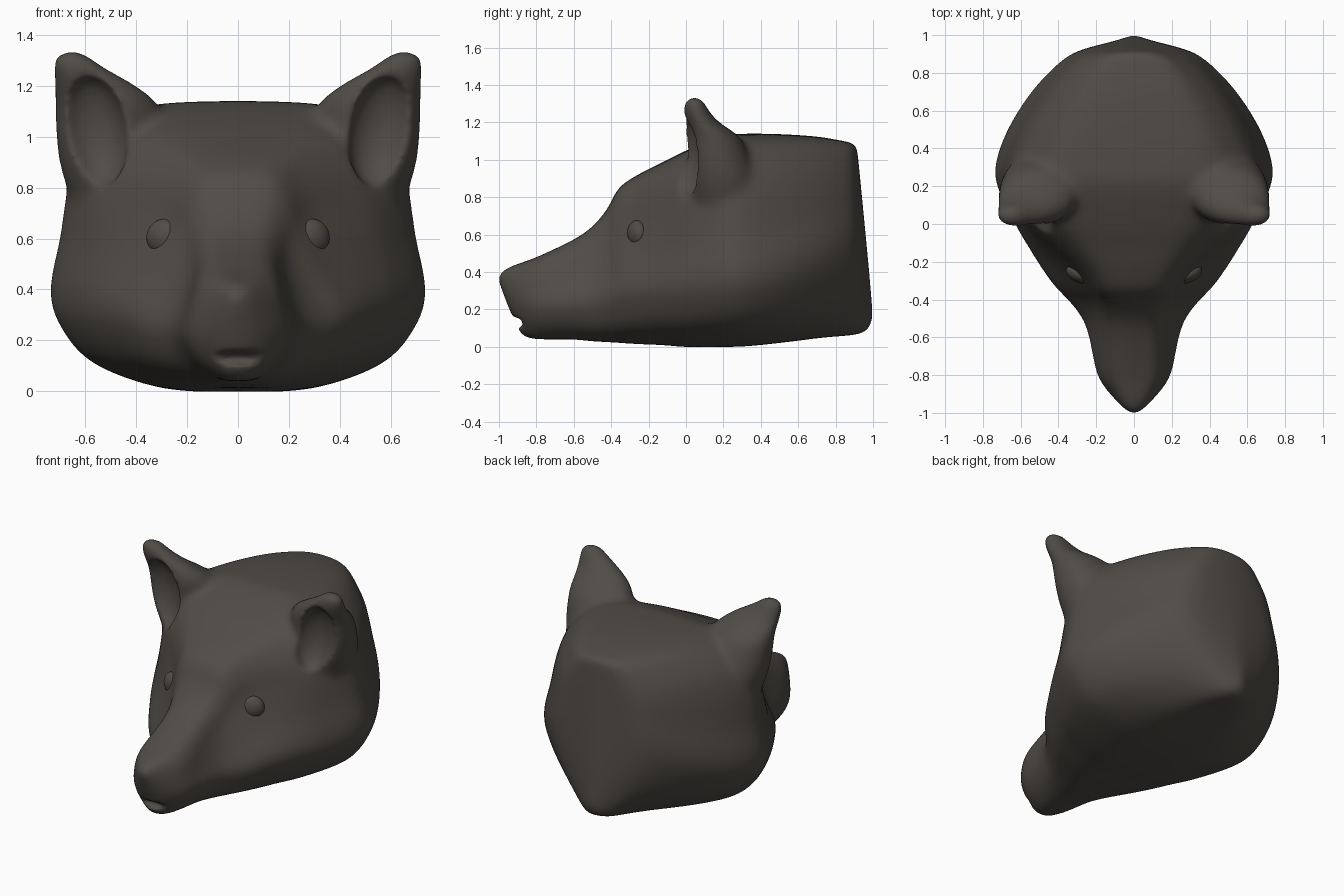
import bpy, bmesh, math
from mathutils import Vector, Matrix

old = bpy.data.objects.get("Cube")
if old:
    bpy.data.objects.remove(old, do_unlink=True)

fur = bpy.data.materials.new("dark_brown_grey")
fur.use_nodes = True
colour = (0.08, 0.071, 0.061, 1)
fur.diffuse_color = colour
fur.node_tree.nodes["Principled BSDF"].inputs["Base Color"].default_value = colour


def spline(points, steps):
    """Smooth curve through the given points."""
    pts = [Vector(p) for p in points]
    pts = [pts[0]] + pts + [pts[-1]]
    out = []
    for a, b, c, d in zip(pts, pts[1:], pts[2:], pts[3:]):
        for i in range(steps):
            t = i / steps
            out.append(b + ((c - a) * t + (2 * a - 5 * b + 4 * c - d) * t * t
                            + (3 * b - a - 3 * c + d) * t ** 3) / 2)
    return out + [pts[-1]]


def loft(bm, rings):
    """Closed skin over a list of rings."""
    rows = [[bm.verts.new(p) for p in ring] for ring in rings]
    for lo, hi in zip(rows, rows[1:]):
        for i in range(len(lo)):
            j = (i + 1) % len(lo)
            bm.faces.new((lo[i], lo[j], hi[j], hi[i]))
    bm.faces.new(rows[0][::-1])
    bm.faces.new(rows[-1])


def add_object(name, bm):
    bmesh.ops.recalc_face_normals(bm, faces=bm.faces)
    mesh = bpy.data.meshes.new(name)
    bm.to_mesh(mesh)
    bm.free()
    mesh.materials.append(fur)
    mesh.shade_smooth()
    ob = bpy.data.objects.new(name, mesh)
    bpy.context.collection.objects.link(ob)
    return ob


def add_ball(bm, centre, radii, tilt=0, turn=0):
    rot = Matrix.Rotation(turn, 4, 'Z') @ Matrix.Rotation(tilt, 4, 'Y')
    bmesh.ops.create_uvsphere(bm, u_segments=32, v_segments=20, radius=1,
                              matrix=Matrix.Translation(centre) @ rot @ Matrix.Diagonal((*radii, 1)))


# Head stations: y at top, y at bottom, top z, bottom z, half width, brow width, cheek height
stations = [
    (-1.015, -.93, .37, .16, .03, .8, .5),
    (-.985, -.9, .41, .09, .08, .85, .5),
    (-.9, -.86, .445, .05, .145, .85, .5),
    (-.8, -.78, .48, .04, .2, .85, .45),
    (-.6, -.6, .575, .04, .24, .72, .4),
    (-.5, -.5, .645, .03, .275, .65, .38),
    (-.42, -.4, .74, .025, .345, .58, .36),
    (-.36, -.33, .85, .02, .41, .57, .36),
    (-.26, -.25, .92, .015, .475, .62, .36),
    (-.12, -.12, .99, .01, .56, .77, .36),
    (0, 0, 1.05, 0, .63, .86, .36),
    (.2, .2, 1.13, 0, .725, .9, .36),
    (.32, .34, 1.14, .005, .73, .89, .36),
    (.5, .53, 1.138, .025, .66, .87, .38),
    (.7, .73, 1.125, .05, .53, .85, .43),
    (.85, .9, 1.1, .065, .37, .85, .5),
    (.9, .965, 1.09, .085, .24, .85, .53),
    (.915, 1.005, 1.07, .14, .05, .85, .53),
]


def section(yt, yb, zt, zb, w, u, m):
    """Half outline from chin to crown, mirrored to a ring."""
    k = m / .36
    outline = [(0, 0), (.4 / k, .01 * k), (.78 / k ** .6, .1 * k ** 1.4), (.96 / k ** .2, .24 * k),
               (1, m), ((1 + u) / 2, m + .17), (u, m + .37 * (1 - m) / .64),
               (.87 * u, .87), (.58 * u, .98), (0, 1)]
    half = spline([(x * w, yb + (yt - yb) * f, zb + (zt - zb) * f) for x, f in outline], 4)
    return half + [Vector((-p.x, p.y, p.z)) for p in half[-2:0:-1]]


bm = bmesh.new()
columns = [spline(c, 4) for c in zip(*[section(*s) for s in stations])]
loft(bm, list(zip(*columns)))

# Ears: rings of centre x, y, z and radii x, y
ear = [(.44, .22, .62, .16, .16), (.49, .2, .85, .2, .19), (.515, .17, 1.0, .2, .175),
       (.515, .14, 1.12, .205, .15), (.56, .085, 1.2, .165, .095), (.615, .055, 1.26, .115, .072),
       (.65, .045, 1.31, .075, .055), (.652, .045, 1.335, .05, .035)]
angles = [math.tau * i / 32 for i in range(32)]
for side in (1, -1):
    rings = [[(side * (x + rx * math.cos(a)), y + ry * math.sin(a), z) for a in angles]
             for x, y, z, rx, ry in ear]
    loft(bm, list(zip(*[spline(c, 4) for c in zip(*rings)])))
head = add_object("head", bm)

# Hollows in the ears and the line of the mouth
bm = bmesh.new()
for side in (1, -1):
    add_ball(bm, (side * .562, -.01, 1.02), (.128, .11, .22), tilt=side * .15)
add_ball(bm, (0, -.925, .13), (.17, .065, .028))
cutter = add_object("hollow_cutter", bm)
cutter.hide_render = True
cutter.hide_set(True)


def remesh(size):
    mod = head.modifiers.new("Blend", 'REMESH')
    mod.mode = 'VOXEL'
    mod.voxel_size = size
    mod.use_smooth_shade = True


def soften(iterations):
    mod = head.modifiers.new("Soften", 'SMOOTH')
    mod.factor = .5
    mod.iterations = iterations


remesh(.016)
soften(24)
cut = head.modifiers.new("Hollows", 'BOOLEAN')
cut.operation = 'DIFFERENCE'
cut.object = cutter
remesh(.014)
soften(10)

# Eyes
for side, name in ((1, "left_eye"), (-1, "right_eye")):
    bm = bmesh.new()
    add_ball(bm, (side * .288, -.262, .605), (.075, .048, .072), turn=side * .4)
    add_object(name, bm)
